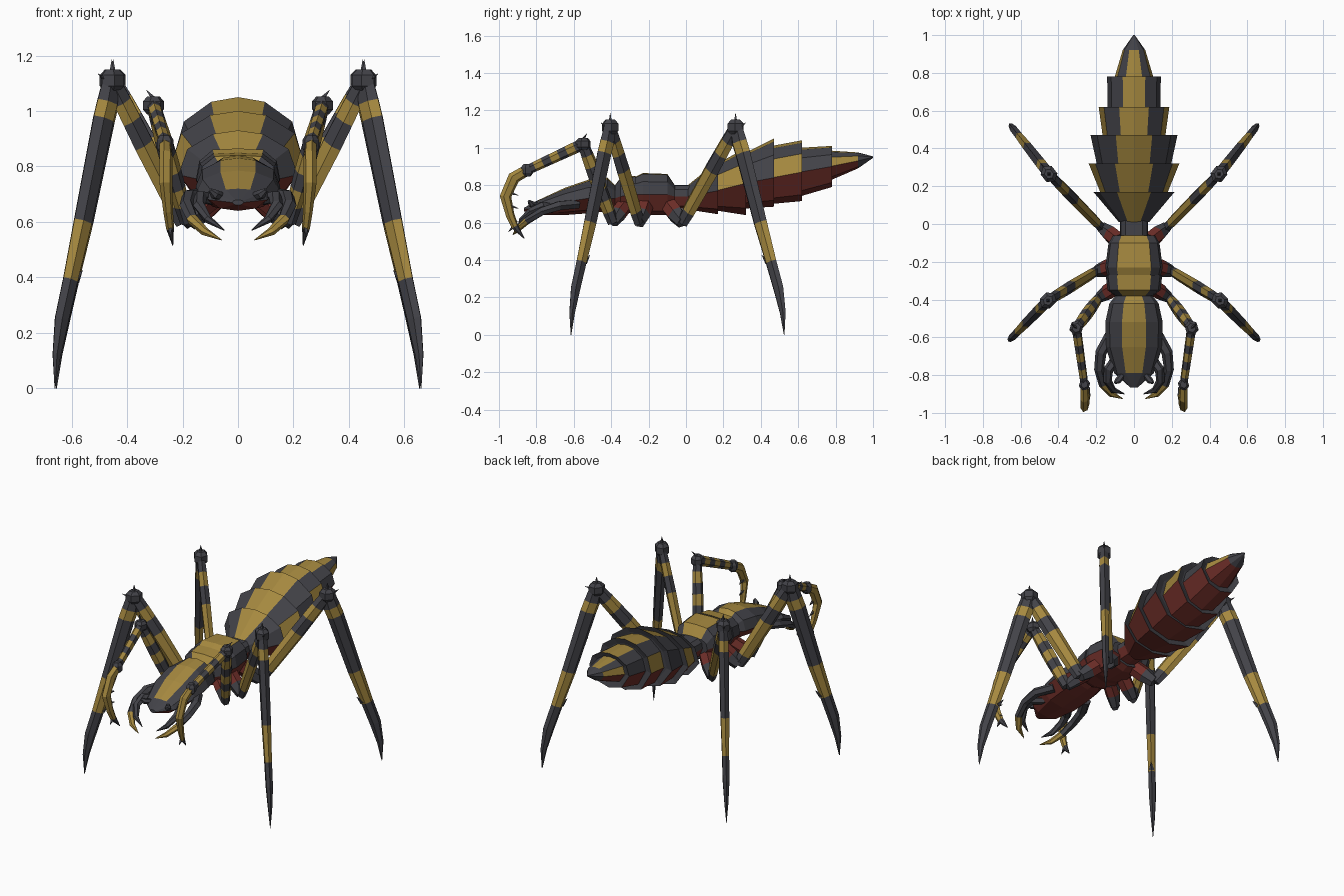
import bpy, bmesh, math
from mathutils import Vector

if "Cube" in bpy.data.objects:
    bpy.data.objects.remove(bpy.data.objects["Cube"], do_unlink=True)


def material(name, rgb):
    m = bpy.data.materials.new(name)
    m.use_nodes = True
    m.diffuse_color = (*rgb, 1)
    bsdf = m.node_tree.nodes["Principled BSDF"]
    bsdf.inputs["Base Color"].default_value = (*rgb, 1)
    bsdf.inputs["Roughness"].default_value = 0.8
    return m


MATS = [material("charcoal", (0.055, 0.055, 0.065)),
        material("ochre", (0.38, 0.25, 0.05)),
        material("dark_red", (0.16, 0.028, 0.022))]
D, G, R = range(3)
SIDES = ((1, "left"), (-1, "right"))


def loft(name, rings, colour):
    """Skin a row of closed rings; colour(step, strip) gives the material."""
    bm = bmesh.new()
    rows = [[bm.verts.new(p) for p in ring] for ring in rings]
    n = len(rows[0])
    for i in range(len(rows) - 1):
        for j in range(n):
            k = (j + 1) % n
            f = bm.faces.new((rows[i][j], rows[i][k], rows[i + 1][k], rows[i + 1][j]))
            f.material_index = colour(i, j)
    for row in (rows[0], rows[-1]):
        bm.faces.new(row)
    bmesh.ops.recalc_face_normals(bm, faces=bm.faces[:])
    mesh = bpy.data.meshes.new(name)
    bm.to_mesh(mesh)
    bm.free()
    for m in MATS:
        mesh.materials.append(m)
    ob = bpy.data.objects.new(name, mesh)
    bpy.context.scene.collection.objects.link(ob)
    return ob


# Half cross-sections from back ridge to belly ridge
ROUND = [(0, 1), (.42, .92), (.85, .58), (1, 0), (.62, -.78), (0, -1)]
BOXY = [(0, 1), (.6, .96), (.92, .6), (1, 0), (.7, -.8), (0, -1)]


def body(name, section, rings, strips):
    """rings: (y, half width, top, middle, bottom); strips: colours per step."""
    full = section + [(-x, z) for x, z in section[-2:0:-1]]
    pts = [[(x * w, y, mid + z * ((top - mid) if z > 0 else (mid - bot))) for x, z in full]
           for y, w, top, mid, bot in rings]
    last = len(full) - 1
    return loft(name, pts, lambda i, j: strips[min(i, len(strips) - 1)][min(j, last - j)])


def limb(name, pts, radii, colours, axis, thin=.65, n=6):
    """Faceted tube; axis is its thin direction."""
    pts = [Vector(p) for p in pts]
    rings = []
    for i, p in enumerate(pts):
        t = (pts[min(i + 1, len(pts) - 1)] - pts[max(i - 1, 0)]).normalized()
        u = (axis - axis.dot(t) * t).normalized()
        v = t.cross(u)
        rings.append([p + radii[i] * (math.cos(a) * v + thin * math.sin(a) * u)
                      for a in (2 * math.pi * k / n for k in range(n))])
    return loft(name, rings, lambda i, j: colours[i])


def spike(name, p, tip, r):
    p, d = Vector(p), Vector(tip)
    limb(name, [p, p + d], [r, .001], [D], d.orthogonal(), 1, 4)


# Abdomen: overlapping plates flaring to the back, with dark lips
PLAIN = [G, D, D, R, R]
CHECK = [G, D, G, R, R]
LIP = [D] * 5
plates = [
    ((.01, .08, .80, .74, .67), (.17, .215, .93, .77, .645), PLAIN),
    ((.16, .175, .91, .77, .665), (.32, .24, 1.0, .81, .64), CHECK),
    ((.31, .195, .97, .81, .675), (.47, .23, 1.05, .84, .685), PLAIN),
    ((.46, .165, 1.01, .84, .70), (.62, .187, 1.04, .87, .715), CHECK),
    ((.61, .14, 1.0, .87, .74), (.78, .142, 1.01, .90, .79), PLAIN),
]
for i, (a, b, strips) in enumerate(plates):
    inner = (b[0] - .012, b[1] * .8, b[2] - .035, b[3], b[4] + .035)
    body(f"abdomen_plate_{i + 1}", ROUND, [a, b, inner], [strips, LIP])
body("abdomen_tip", ROUND,
     [(.77, .105, .985, .90, .825), (.92, .06, .975, .93, .89), (1, .004, .954, .95, .946)],
     [CHECK, LIP])

# Waist, thorax and head
body("waist", BOXY, [(-.1, .075, .80, .74, .67), (.03, .075, .80, .74, .68)], [[D, D, D, R, R]])
body("rear_thorax", BOXY, [(-.28, .14, .84, .75, .65), (-.23, .152, .865, .75, .64),
                           (-.10, .135, .86, .75, .64), (-.06, .11, .80, .74, .66)], [PLAIN])
body("front_thorax", BOXY, [(-.38, .10, .80, .73, .66), (-.35, .14, .84, .74, .65),
                            (-.27, .15, .85, .75, .65)], [PLAIN])
body("head", ROUND, [(-.37, .09, .79, .73, .67), (-.42, .13, .84, .73, .66),
                     (-.52, .152, .83, .73, .65), (-.65, .15, .785, .71, .64),
                     (-.79, .105, .72, .68, .64), (-.865, .02, .68, .67, .66)],
     [PLAIN] * 4 + [[D, D, D, R, R]])

# Walking legs: shin rows are (reach, height, radius, colour below)
SHIN = [(0, 1.12, .04, D), (.08, 1.03, .05, G), (.15, .97, .05, D), (.51, .6, .044, G),
        (.73, .39, .036, D), (.88, .25, .034, D), (.97, .12, .02, D), (1, 0, .002, D)]
THIGH = [(0, .036, D), (.12, .042, G), (.55, .047, D), (.72, .045, G), (.85, .043, D), (1, .038, D)]


def walking_leg(name, s, root, hip, knee, foot):
    root, hip, knee, foot = [Vector((s * x, y, z)) for x, y, z in (root, hip, knee, foot)]
    out = foot - knee
    out.z = 0
    axis = out.cross(Vector((0, 0, 1))).normalized()
    out.normalize()
    limb(name + "_hip", [root, root.lerp(hip, .5), hip], [.05, .05, .035], [R, D], axis, .9)
    limb(name + "_thigh", [hip.lerp(knee, f) for f, r, c in THIGH],
         [r for f, r, c in THIGH], [c for f, r, c in THIGH], axis)
    shin = [knee.lerp(foot, f) for f, z, r, c in SHIN]
    for p, row in zip(shin, SHIN):
        p.z = row[1]
    limb(name + "_shin", shin, [r[2] for r in SHIN], [r[3] for r in SHIN], axis)
    up = Vector((0, 0, .04))
    limb(name + "_knee", [knee - up, knee - up / 2, knee + up / 2, knee + up],
         [.03, .05, .05, .028], [D] * 3, axis, .85)
    # Thorns on the knee and the inner shin
    spike(name + "_knee_thorn", knee + up, (0, 0, .035), .01)
    spike(name + "_knee_side_thorn", knee + out * .03, out * .04 + up * .6, .01)
    for k, (i, f) in enumerate(((2, .55), (4, 0))):
        p = shin[i].lerp(shin[i + 1], f) - out * .028
        spike(f"{name}_shin_thorn_{k + 1}", p, -out * .035 + up * .9, .016)


# Grasping legs: thigh, banded forearm and hooked claw
def grasping_leg(name, s):
    def at(x, y, z):
        return Vector((s * x, y, z))
    side = at(1, .3, 0).normalized()
    hip, knee, wrist = at(.185, -.39, .60), at(.305, -.55, 1.02), at(.262, -.85, .88)
    limb(name + "_hip", [at(.09, -.33, .69), at(.14, -.36, .65), hip], [.045, .045, .03], [R, D], side, .9)
    bands = [D, G, D, G, D, G, D]
    steps = [i / len(bands) for i in range(len(bands) + 1)]
    limb(name + "_thigh", [hip.lerp(knee, f) for f in steps],
         [.03 + .01 * math.sin(math.pi * f) for f in steps], bands, side, .8)
    limb(name + "_forearm", [knee.lerp(wrist, f) for f in steps],
         [.032 - .006 * f for f in steps], bands, side, .8)
    limb(name + "_claw", [wrist, at(.26, -.92, .84), at(.26, -.965, .74), at(.252, -.94, .64),
                          at(.245, -.915, .58), at(.235, -.865, .515)],
         [.03, .034, .032, .024, .02, .002], [G, G, G, G, D], side, .7)
    lift = Vector((0, 0, .025))
    for part, p, r in (("knee", knee, .042), ("wrist", wrist, .034)):
        limb(f"{name}_{part}", [p - lift * 1.3, p - lift * .6, p + lift * .6, p + lift * 1.3],
             [r * .6, r, r, r * .6], [D] * 3, side, .9)
    spike(name + "_knee_thorn", knee + lift, at(.025, .02, .03), .01)
    for k, z in enumerate((.76, .69, .62)):
        spike(f"{name}_claw_thorn_{k + 1}", at(.25, -.94, z), (0, .045, -.015), .012)
    spike(name + "_claw_spur", at(.245, -.92, .58), (0, -.03, -.03), .012)


for s, word in SIDES:
    walking_leg(word + "_middle_leg", s, (.10, -.22, .69), (.2, -.25, .60),
                (.455, -.405, 1.11), (.66, -.615, 0))
    walking_leg(word + "_hind_leg", s, (.08, -.09, .69), (.17, -.02, .60),
                (.45, .265, 1.11), (.655, .525, 0))
    grasping_leg(word + "_grasping_leg", s)

    # Mouthparts: outer jaw with pale tip, inner fang and short feeler
    up = Vector((0, 0, 1))
    jaw = [(.12, -.58, .70), (.175, -.68, .69), (.185, -.77, .66),
           (.165, -.85, .61), (.12, -.9, .565), (.06, -.925, .535)]
    limb(word + "_jaw", [(s * x, y, z) for x, y, z in jaw],
         [.03, .03, .026, .022, .017, .002], [D, D, D, G, G], up, .9)
    fang = [(.085, -.70, .68), (.135, -.77, .69), (.14, -.83, .66), (.11, -.88, .61), (.05, -.9, .57)]
    limb(word + "_fang", [(s * x, y, z) for x, y, z in fang],
         [.025, .026, .023, .017, .002], [D] * 4, up, .9)
    feeler = [(.055, -.79, .69), (.085, -.83, .70), (.10, -.84, .715)]
    limb(word + "_feeler", [(s * x, y, z) for x, y, z in feeler], [.016, .018, .008], [D] * 2, up, 1)
